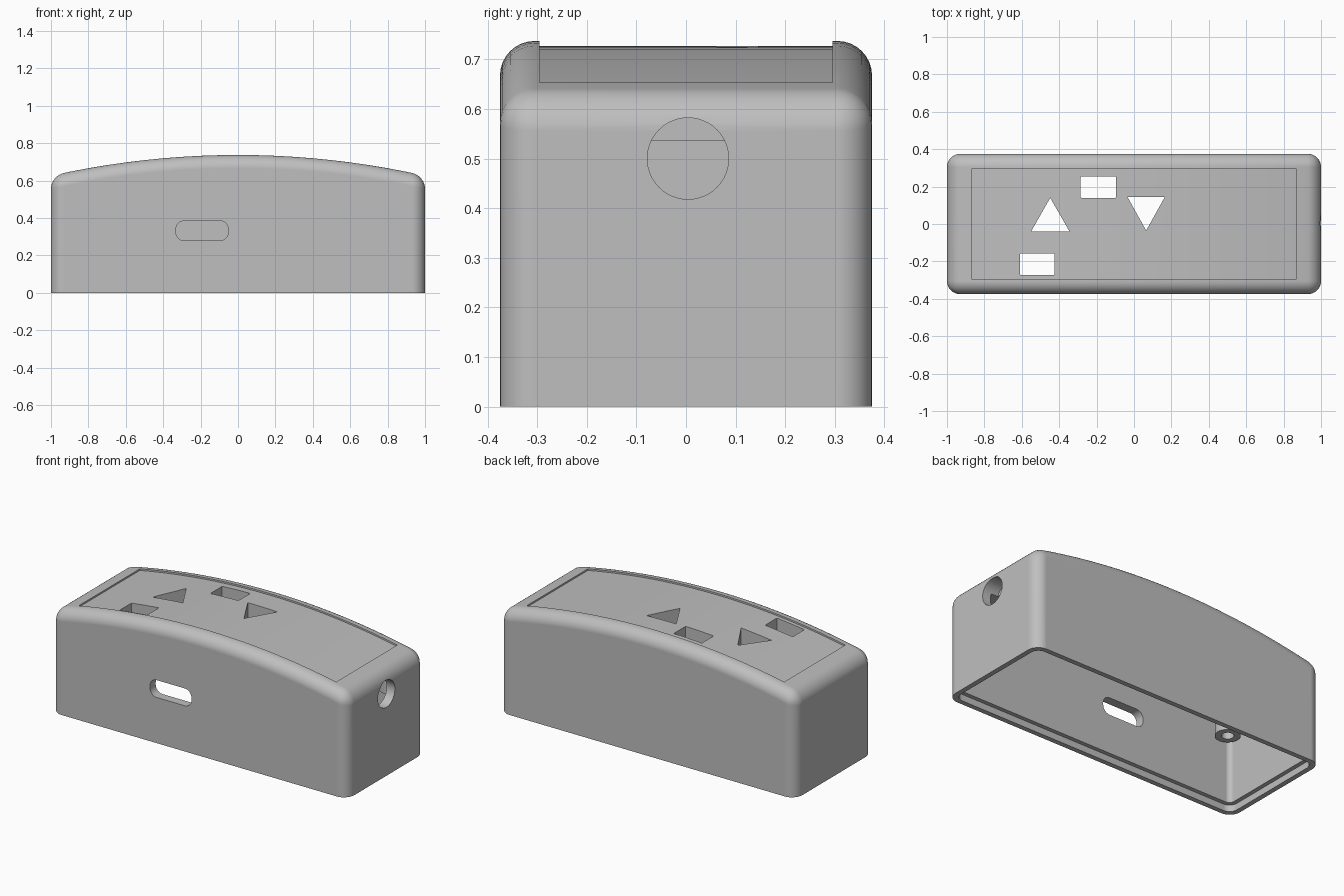
import bpy, bmesh, math

cube = bpy.data.objects.get("Cube")
if cube:
    bpy.data.objects.remove(cube, do_unlink=True)

grey = bpy.data.materials.new("plain_grey")
grey.use_nodes = True
grey.diffuse_color = (0.52, 0.52, 0.52, 1)
grey.node_tree.nodes["Principled BSDF"].inputs["Base Color"].default_value = (0.52, 0.52, 0.52, 1)

TOP, RADIUS = 0.737, 4.56          # crown height and arch radius
AXES = {"x": lambda u, v, t: (t, u, v),
        "y": lambda u, v, t: (u, t, v),
        "z": lambda u, v, t: (u, v, t)}


def arch(half, steps, drop=0.0):
    """Arch points from right to left."""
    xs = [half - 2 * half * i / steps for i in range(steps + 1)]
    return [(x, TOP - drop - RADIUS + math.sqrt(RADIUS ** 2 - x * x)) for x in xs]


def rounded(cx, cy, hx, hy, r, steps=6):
    """Rounded rectangle outline."""
    pts = []
    for q, (sx, sy) in enumerate([(1, 1), (-1, 1), (-1, -1), (1, -1)]):
        for i in range(steps + 1):
            a = math.pi / 2 * (q + i / steps)
            pts.append((cx + sx * (hx - r) + r * math.cos(a),
                        cy + sy * (hy - r) + r * math.sin(a)))
    return pts


def circle(cx, cy, r, n=48):
    return [(cx + r * math.cos(2 * math.pi * i / n),
             cy + r * math.sin(2 * math.pi * i / n)) for i in range(n)]


def prism(name, pts, axis, lo, hi, bevel=0.0):
    """Extrude an outline along an axis; optionally round all but the base."""
    bm = bmesh.new()
    ends = [[bm.verts.new(AXES[axis](u, v, t)) for u, v in pts] for t in (lo, hi)]
    bm.faces.new(ends[0])
    bm.faces.new(ends[1])
    n = len(pts)
    for i in range(n):
        j = (i + 1) % n
        bm.faces.new((ends[0][i], ends[0][j], ends[1][j], ends[1][i]))
    bmesh.ops.recalc_face_normals(bm, faces=bm.faces)
    if bevel:
        edges = []
        for e in bm.edges:
            a, b = (v.co for v in e.verts)
            base = max(a.z, b.z) < 0.001
            across = abs(a.y - b.y) > 0.1 and abs(a.x) < 0.99
            if not base and not across:
                edges.append(e)
        bmesh.ops.bevel(bm, geom=edges, offset=bevel, offset_type="OFFSET",
                        segments=8, profile=0.5, affect="EDGES", clamp_overlap=True)
    mesh = bpy.data.meshes.new(name)
    bm.to_mesh(mesh)
    bm.free()
    mesh.materials.append(grey)
    obj = bpy.data.objects.new(name, mesh)
    bpy.context.collection.objects.link(obj)
    return obj


def activate(obj):
    bpy.ops.object.select_all(action="DESELECT")
    obj.select_set(True)
    bpy.context.view_layer.objects.active = obj


def cut(obj, *outline):
    """Subtract a prism from an object and discard the cutter."""
    cutter = prism("cutter", *outline)
    cutter.hide_render = True
    activate(obj)
    mod = obj.modifiers.new("cut", "BOOLEAN")
    mod.operation, mod.solver, mod.object = "DIFFERENCE", "EXACT", cutter
    bpy.ops.object.modifier_apply(modifier=mod.name)
    bpy.data.objects.remove(cutter, do_unlink=True)


def smooth(obj):
    activate(obj)
    bpy.ops.object.shade_smooth_by_angle(angle=math.radians(30))
    mod = obj.modifiers.new("even_shading", "WEIGHTED_NORMAL")
    mod.keep_sharp = True


# Arched housing with rounded corners
housing = prism("housing", [(-1, 0), (1, 0)] + arch(1, 20), "y", -0.375, 0.375, bevel=0.07)

# Hollow inside and the stepped rim for a base plate
cut(housing, rounded(0, 0, 0.945, 0.32, 0.03), "z", -0.1, 0.535)
cut(housing, rounded(0, 0, 0.97, 0.345, 0.05), "z", -0.1, 0.04)

# Shallow panel recess that follows the arch
cut(housing, [(-0.87, 1), (0.87, 1)] + arch(0.87, 20, 0.01), "y", -0.295, 0.295)

# Openings through the top
top_holes = [
    [(-0.55, -0.04), (-0.345, -0.04), (-0.448, 0.14)],
    [(-0.035, 0.145), (0.165, 0.145), (0.065, -0.035)],
    rounded(-0.19, 0.197, 0.095, 0.057, 0.005, 2),
    rounded(-0.517, -0.215, 0.093, 0.057, 0.005, 2),
]
for outline in top_holes:
    cut(housing, outline, "z", 0.4, 1)

# Front slot and round end hole
cut(housing, rounded(-0.192, 0.332, 0.14, 0.053, 0.045), "y", -0.5, -0.25)
cut(housing, circle(0.004, 0.5, 0.082), "x", 0.9, 1.1)
smooth(housing)

# Screw posts under the ceiling corners
for sx, side in ((1, "left"), (-1, "right")):
    for sy, end in ((1, "back"), (-1, "front")):
        x, y = sx * 0.865, sy * 0.245
        post = prism(f"screw_post_{end}_{side}", circle(x, y, 0.07, 32), "z", 0.4, 0.54)
        cut(post, circle(x, y, 0.034, 24), "z", 0.3, 0.53)
        smooth(post)
